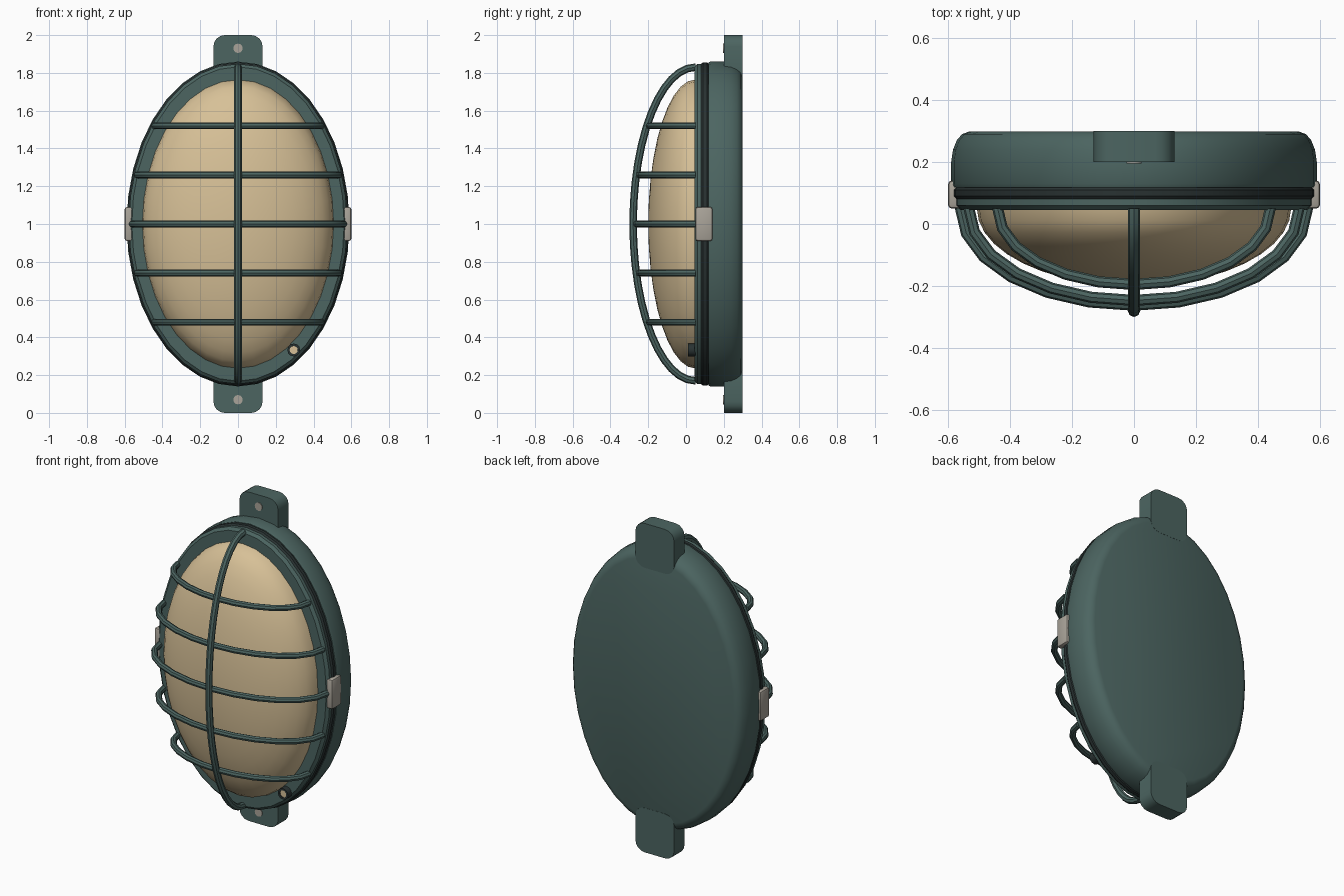
import bpy, bmesh
from math import sin, cos, pi, tau, sqrt
from mathutils import Vector

cube = bpy.data.objects.get("Cube")
if cube:
    bpy.data.objects.remove(cube)


def material(name, rgb):
    m = bpy.data.materials.new(name)
    m.use_nodes = True
    m.diffuse_color = (*rgb, 1)
    m.node_tree.nodes["Principled BSDF"].inputs["Base Color"].default_value = (*rgb, 1)
    return m


green = material("dark green enamel", (0.072, 0.13, 0.12))
cream = material("cream glass", (0.68, 0.53, 0.31))
metal = material("pale metal", (0.40, 0.37, 0.32))
rubber = material("dark gasket", (0.022, 0.032, 0.032))

RX, RZ, MID = 0.59, 0.86, 1.0  # casing half width, half height, centre height
FRONT = 0.045                  # front face of the rim


def finish(name, bm, mat, angle=0.6):
    bmesh.ops.recalc_face_normals(bm, faces=bm.faces)
    mesh = bpy.data.meshes.new(name)
    bm.to_mesh(mesh)
    bm.free()
    mesh.materials.append(mat)
    obj = bpy.data.objects.new(name, mesh)
    bpy.context.collection.objects.link(obj)
    bpy.ops.object.select_all(action="DESELECT")
    obj.select_set(True)
    bpy.context.view_layer.objects.active = obj
    bpy.ops.object.shade_smooth_by_angle(angle=angle)
    return obj


def skin(bm, rings, caps=True):
    """Join closed loops of points into a skin."""
    loops = [[bm.verts.new(p) for p in ring] for ring in rings]
    n = len(loops[0])
    for a, b in zip(loops, loops[1:]):
        for i in range(n):
            bm.faces.new((a[i], a[(i + 1) % n], b[(i + 1) % n], b[i]))
    if caps:
        bm.faces.new(loops[0])
        bm.faces.new(loops[-1])


def ellipse(rx, rz, y, n=36, x=0, z=MID):
    return [(x + rx * cos(tau * i / n), y, z + rz * sin(tau * i / n)) for i in range(n)]


def oval(name, profile, mat):
    """Oval body from (inset, y) pairs."""
    bm = bmesh.new()
    skin(bm, [ellipse(RX - t, RZ - t, y) for t, y in profile])
    return finish(name, bm, mat)


def disc(name, x, z, r, y0, y1, mat):
    bm = bmesh.new()
    skin(bm, [ellipse(r, r, y, 12, x, z) for y in (y0, y1)])
    return finish(name, bm, mat)


def arc_tube(name, rad, depth, across, z, r, steps):
    """Half-ellipse wire bulging to the front along the given axis."""
    across = Vector(across)
    out = Vector((0, -1, 0))
    side = across.cross(out)
    rings = []
    for i in range(steps + 1):
        a = pi * i / steps
        p = Vector((0, FRONT + 0.005, z)) + across * rad * cos(a) + out * depth * sin(a)
        normal = (across * cos(a) * depth + out * sin(a) * rad).normalized()
        rings.append([p + r * (normal * cos(tau * k / 8) + side * sin(tau * k / 8))
                      for k in range(8)])
    bm = bmesh.new()
    skin(bm, rings)
    return finish(name, bm, green, 0.5)


def box(name, size, centre, mat, bevel, only_y=False):
    bm = bmesh.new()
    bmesh.ops.create_cube(bm, size=1)
    for v in bm.verts:
        v.co = Vector(centre) + Vector([c * s for c, s in zip(v.co, size)])
    edges = [e for e in bm.edges
             if not only_y or abs(e.verts[0].co.y - e.verts[1].co.y) > 0.01]
    bmesh.ops.bevel(bm, geom=edges, offset=bevel, segments=4 if only_y else 2,
                    profile=0.5, affect="EDGES")
    return finish(name, bm, mat)


# Casing, gasket and front rim
oval("casing", [(0.005, 0.118), (0, 0.13), (0, 0.20), (0.006, 0.24), (0.018, 0.27),
                (0.035, 0.29), (0.06, 0.299)], green)
oval("gasket", [(0.012, 0.08), (0.004, 0.09), (0.004, 0.11), (0.012, 0.12)], rubber)
oval("front_rim", [(0.028, FRONT), (0.018, 0.055), (0.012, 0.06), (0.012, 0.085)], green)

# Glass dome
bm = bmesh.new()
rings = []
for i in range(10):
    a = i / 10 * pi / 2
    rings.append(ellipse(0.507 * cos(a), 0.765 * cos(a), 0.05 - 0.25 * sin(a)))
skin(bm, rings, caps=False)
bm.verts.ensure_lookup_table()
tip = bm.verts.new((0, -0.20, MID))
last = bm.verts[-37:-1]
for i in range(36):
    bm.faces.new((last[i], last[(i + 1) % 36], tip))
finish("glass_dome", bm, cream, 1.0)

# Wire guard
arc_tube("guard_rib", 0.83, 0.33, (0, 0, 1), MID, 0.02, 24)
for i in range(-2, 3):
    dz = i * 0.26
    scale = sqrt(1 - (dz / 0.84) ** 2)
    arc_tube(f"guard_bar_{i + 3}", 0.56 * scale, 0.312 * scale, (1, 0, 0),
             MID + dz, 0.018, 12)

# Mounting tabs with screws, and side clips
for s, end in ((1, "top"), (-1, "bottom")):
    box(f"{end}_tab", (0.26, 0.10, 0.27), (0, 0.25, MID + s * 0.865), green, 0.06, True)
    disc(f"{end}_screw", 0, MID + s * 0.93, 0.025, 0.196, 0.22, metal)
for s, side in ((1, "left"), (-1, "right")):
    box(f"{side}_clip", (0.05, 0.09, 0.18), (s * 0.575, 0.095, MID), metal, 0.012)

# Small locking screw on the rim
bm = bmesh.new()
skin(bm, [ellipse(r, r, y, 12, 0.295, 0.333) for r, y in
          ((0.022, 0.055), (0.022, 0.01), (0.034, 0.01), (0.034, 0.055))], caps=False)
finish("lock_collar", bm, rubber)
disc("lock_screw", 0.295, 0.333, 0.0215, 0.015, 0.055, cream)
